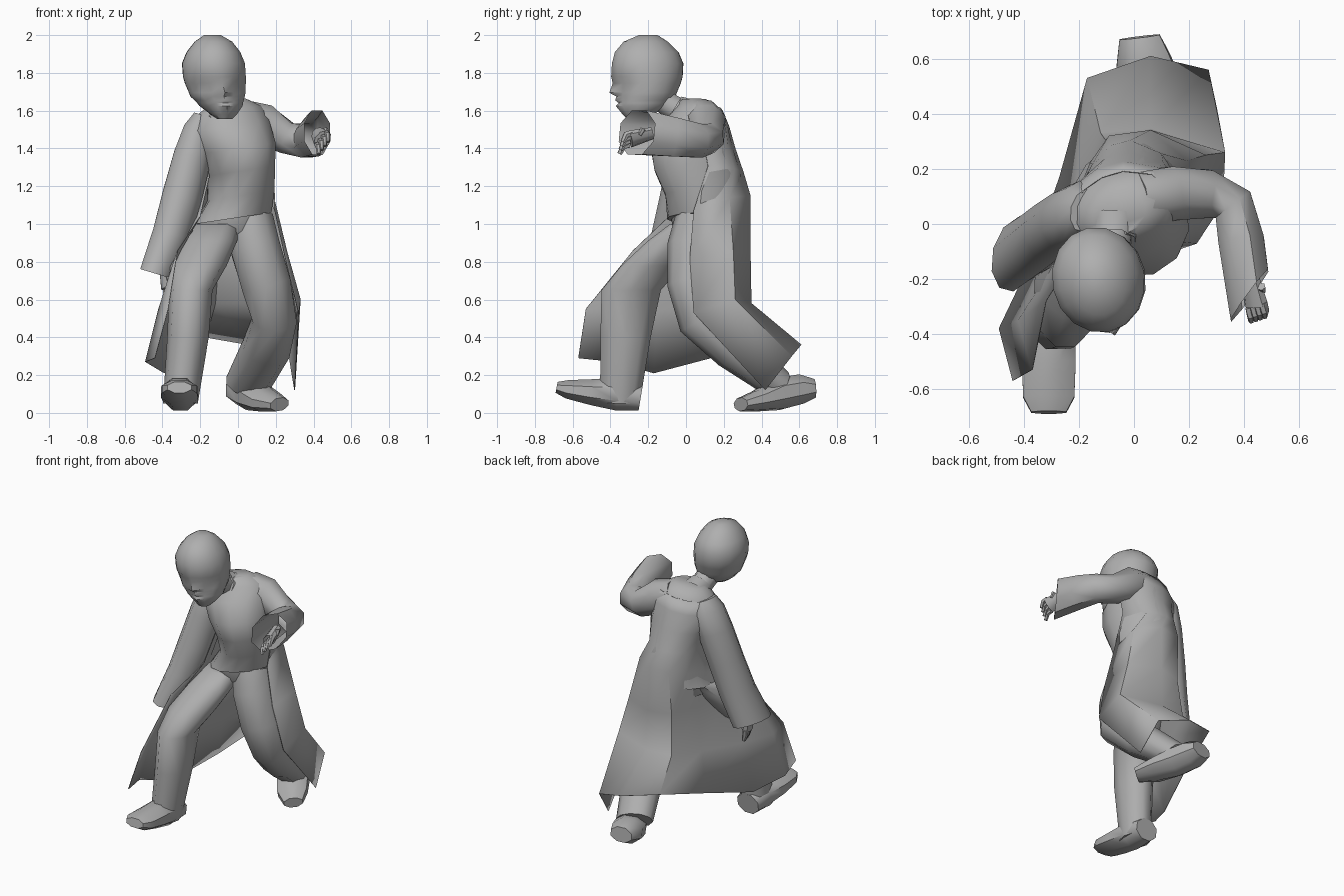
import bpy, bmesh, math
from mathutils import Vector

start = bpy.data.objects.get("Cube")
if start:
    bpy.data.objects.remove(start)

GREY = (.43, .43, .43, 1)
grey = bpy.data.materials.new("plain grey")
grey.use_nodes = True
grey.diffuse_color = GREY
grey.node_tree.nodes["Principled BSDF"].inputs["Base Color"].default_value = GREY

X, Z = Vector((1, 0, 0)), Vector((0, 0, 1))


def finish(name, bm, angle=50):
    """Turn a bmesh into a smooth shaded object with the shared material."""
    mesh = bpy.data.meshes.new(name)
    bm.to_mesh(mesh)
    bm.free()
    mesh.materials.append(grey)
    obj = bpy.data.objects.new(name, mesh)
    bpy.context.collection.objects.link(obj)
    bpy.ops.object.select_all(action='DESELECT')
    bpy.context.view_layer.objects.active = obj
    obj.select_set(True)
    bpy.ops.object.shade_smooth_by_angle(angle=math.radians(angle))
    return obj


def skin(name, rows, closed=True, caps=(True, True)):
    """Join rows of points into a surface."""
    bm = bmesh.new()
    verts = [[bm.verts.new(p) for p in row] for row in rows]
    count = len(rows[0])
    for low, high in zip(verts, verts[1:]):
        for i in range(count if closed else count - 1):
            j = (i + 1) % count
            bm.faces.new((low[i], low[j], high[j], high[i]))
    for wanted, row in zip(caps, (verts[0], verts[-1])):
        if closed and wanted:
            bm.faces.new(row)
    bmesh.ops.recalc_face_normals(bm, faces=bm.faces)
    return finish(name, bm)


def ellipse(ring, angles, yaw, tilt):
    """Points at the given angles of a level ellipse (x, y, z, half width, half depth)."""
    x, y, z, a, b = ring
    c, s = math.cos(math.radians(yaw)), math.sin(math.radians(yaw))
    row = []
    for t in angles:
        u, v = a * math.cos(t), b * math.sin(t)
        row.append((x + u * c - v * s, y + u * s + v * c, z + tilt * (u * c - v * s)))
    return row


def level_tube(name, rings, sides=10, yaw=0, tilt=0, caps=(True, True)):
    angles = [math.tau * i / sides for i in range(sides)]
    return skin(name, [ellipse(r, angles, yaw, tilt) for r in rings], caps=caps)


def limb(name, rings, hint=X, sides=8, caps=(True, True), slant=0):
    """Ellipses set square to the path; the first radius lies along hint."""
    centres = [Vector(r[:3]) for r in rings]
    rows = []
    for k, ring in enumerate(rings):
        ahead = centres[min(k + 1, len(rings) - 1)]
        along = (ahead - centres[max(k - 1, 0)]).normalized()
        u = (hint - along * hint.dot(along)).normalized()
        v = along.cross(u)
        angles = [math.tau * (i + .5) / sides for i in range(sides)]
        rows.append([centres[k] + u * ring[3] * math.cos(t) * 1.06
                     + v * ring[4] * math.sin(t) * 1.06 for t in angles])
    for p in rows[-1]:
        p.y += slant * (p.x - centres[-1].x)
    return skin(name, rows, caps=caps)


# Head: level rings with a nose ridge and sunken eyes
# columns: z, centre x, centre y, half width, half depth, nose push, eye push
head_rings = [
    (1.555, -.07, -.27, .04, .04, 0, 0), (1.58, -.075, -.25, .07, .075, .012, 0),
    (1.625, -.09, -.22, .115, .135, .02, 0), (1.64, -.095, -.217, .122, .142, 0, 0),
    (1.655, -.1, -.212, .132, .148, .018, 0), (1.675, -.108, -.207, .146, .155, .01, 0),
    (1.695, -.11, -.205, .152, .16, .045, -.004),
    (1.745, -.12, -.202, .163, .178, .012, -.018), (1.78, -.125, -.202, .168, .188, .01, .004),
    (1.85, -.13, -.203, .168, .193, 0, 0), (1.91, -.13, -.208, .143, .172, 0, 0),
    (1.965, -.13, -.213, .1, .12, 0, 0), (2, -.135, -.2, .045, .05, 0, 0)]
rows = []
for z, cx, cy, a, b, nose, eye in head_rings:
    row = []
    for i in range(16):
        t = math.tau * i / 16 - math.pi / 2
        push = nose if i == 0 else eye if i in (1, 2, 14, 15) else 0
        u, v = a * math.cos(t), (b + push) * math.sin(t)
        c, s = math.cos(.2), math.sin(.2)
        row.append((cx + u * c - v * s, cy + u * s + v * c, z))
    rows.append(row)
skin("head", rows)
limb("neck", [(-.07, .03, 1.56, .075, .07), (-.085, -.09, 1.63, .07, .065),
              (-.1, -.18, 1.7, .075, .07)])
limb("collar", [(-.07, .0, 1.57, .1, .1), (-.075, -.06, 1.605, .08, .08)], caps=(False, False))

# Upper body, twisted and leaning forward
torso_rings = [
    (-.025, .09, 1.03, .21, .19), (.015, .1, 1.15, .175, .22), (.015, .06, 1.28, .175, .24),
    (0, .03, 1.4, .2, .225), (-.04, .04, 1.52, .215, .175), (-.045, .055, 1.6, .18, .125),
    (-.055, .04, 1.65, .1, .08)]
level_tube("torso", torso_rings, sides=12, yaw=18, tilt=.15)
level_tube("hips", [(-.02, .08, .9, .1, .11), (-.02, .08, .96, .19, .15),
                    (-.02, .09, 1.06, .19, .17)], yaw=10, tilt=.12)

# Coat back and skirt: open at the front, each row runs from right edge round to left
wrap = [math.radians(d) for d in (185, 168, 148, 125, 100, 75, 40, 0)]
coat_rows = [ellipse((x, y, z, a + .008, b + .008), wrap, 18, .15)
             for x, y, z, a, b in reversed(torso_rings[2:6])]
coat_rows += [
    [(-.2, -.09, 1.04), (-.225, -.01, 1.06), (-.21, .09, 1.09), (-.16, .22, 1.12),
     (-.09, .32, 1.14), (.06, .34, 1.15), (.19, .23, 1.14), (.195, .04, 1.07)],
    [(-.32, -.28, .86), (-.31, -.18, .85), (-.25, -.05, .84), (-.17, .12, .85),
     (-.1, .3, .85), (.06, .34, .85), (.26, .25, .85), (.25, .02, .82)],
    [(-.37, -.53, .55), (-.42, -.35, .55), (-.33, -.15, .54), (-.21, .13, .56),
     (-.12, .33, .58), (.06, .345, .58), (.33, .26, .6), (.32, .04, .53)],
    [(-.44, -.57, .29), (-.49, -.38, .27), (-.39, -.17, .21), (-.27, .17, .3),
     (-.17, .53, .4), (.06, .61, .36), (.27, .56, .3), (.3, .42, .12)]]
coat = skin("long_coat", coat_rows, closed=False)
cloth = coat.modifiers.new("cloth", 'SOLIDIFY')
cloth.thickness = .004
cloth.offset = 0

# Trouser legs
level_tube("right_leg", [
    (-.11, .04, 1.0, .13, .13), (-.15, -.06, .91, .145, .15), (-.21, -.18, .78, .15, .17),
    (-.25, -.29, .65, .115, .165), (-.265, -.32, .4, .11, .14), (-.305, -.35, .05, .092, .11)])
limb("left_leg", [
    (.06, .09, 1.02, .125, .14), (.09, .06, .88, .13, .15), (.15, .05, .68, .13, .14),
    (.195, .09, .5, .115, .13), (.15, .25, .34, .125, .11), (.05, .49, .15, .115, .08)], sides=10)

# Shoes
limb("right_shoe", [
    (-.305, -.24, .08, .08, .07), (-.305, -.36, .1, .095, .09), (-.31, -.5, .11, .1, .07),
    (-.31, -.63, .125, .095, .05), (-.31, -.685, .135, .065, .03)])
limb("left_shoe", [
    (.02, .68, .13, .075, .05), (.03, .6, .125, .1, .08), (.08, .49, .1, .1, .085),
    (.15, .38, .065, .095, .055), (.22, .29, .045, .06, .035)])

# Sleeves, widening to open cuffs
level_tube("right_sleeve", [
    (-.18, .05, 1.575, .05, .08), (-.2, .045, 1.5, .085, .115), (-.24, .02, 1.36, .1, .12),
    (-.295, -.02, 1.15, .105, .12), (-.35, -.06, .95, .1, .125), (-.43, -.11, .735, .085, .14)],
    yaw=-15, tilt=-.3, caps=(True, False))
limb("left_sleeve", [
    (.02, .09, 1.57, .09, .1), (.13, .11, 1.53, .11, .1), (.26, .11, 1.455, .085, .09),
    (.36, .07, 1.44, .09, .08), (.39, -.06, 1.46, .105, .085), (.42, -.26, 1.485, .12, .07)],
    hint=Z, caps=(True, False), slant=1.2)


def hand(name, wrist, knuckles, spread, curl, width):
    """Palm with four short fingers and a thumb."""
    wrist, knuckles, spread, curl = map(Vector, (wrist, knuckles, spread, curl))
    limb(name + "_palm", [(*wrist, width * .7, .026), (*knuckles, width, .034)], hint=spread)
    for i in range(4):
        base = knuckles + spread * width * (i - 1.5) * .55
        bend = base + (knuckles - wrist) * .25
        limb(f"{name}_finger_{i + 1}", [(*base, .014, .018), (*bend, .014, .018),
             (*(bend + curl), .01, .012)], hint=spread, sides=6)
    base = wrist.lerp(knuckles, .5) + spread * width
    limb(name + "_thumb", [(*base, .015, .015), (*(base + curl + spread * .01), .01, .01)],
         hint=spread.cross(curl), sides=6)


hand("right_hand", (-.39, -.12, .78), (-.37, -.14, .66), (.3, -.95, 0), (.015, -.005, -.05), .045)
hand("left_hand", (.42, -.18, 1.48), (.445, -.295, 1.45), (.6, .2, .77), (0, -.02, -.04), .05)
